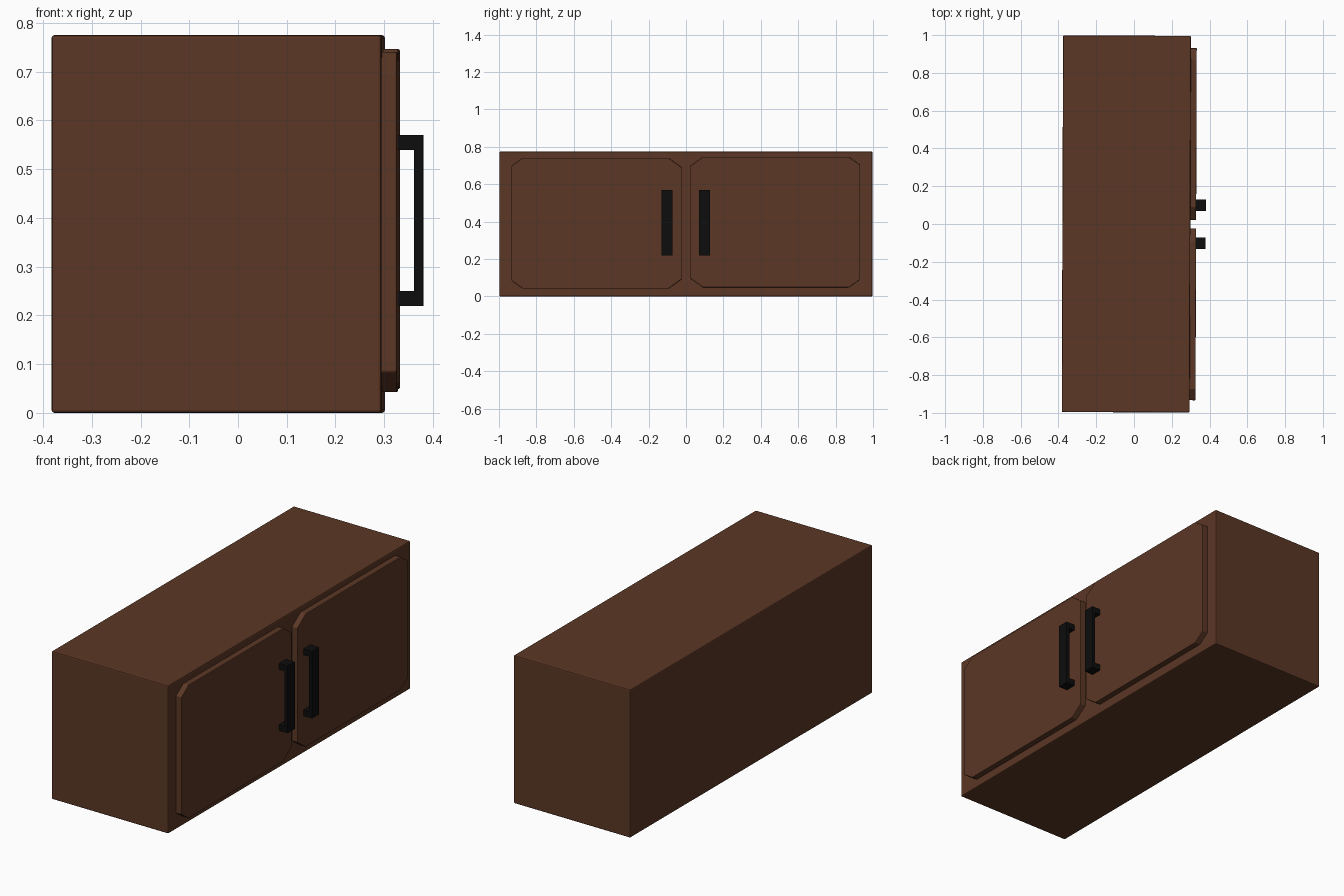
import bpy, bmesh, math
from mathutils import Matrix

if "Cube" in bpy.data.objects:
    bpy.data.objects.remove(bpy.data.objects["Cube"])

def material(name, rgb):
    m = bpy.data.materials.new(name)
    m.diffuse_color = (*rgb, 1)
    m.use_nodes = True
    m.node_tree.nodes["Principled BSDF"].inputs["Base Color"].default_value = m.diffuse_color
    return m

wood = material("dark brown wood", (0.105, 0.038, 0.018))
black = material("black metal", (0.004, 0.004, 0.004))

def finish(name, bm, mat, bevel=0.0):
    bmesh.ops.recalc_face_normals(bm, faces=bm.faces)
    me = bpy.data.meshes.new(name)
    bm.to_mesh(me)
    bm.free()
    me.materials.append(mat)
    ob = bpy.data.objects.new(name, me)
    bpy.context.collection.objects.link(ob)
    if bevel:
        b = ob.modifiers.new("Bevel", 'BEVEL')
        b.width = bevel
        b.segments = 2
    # the whole piece stands very slightly turned
    ob.matrix_world = Matrix.Rotation(math.radians(-0.2), 4, 'Z')
    return ob

def prism(axis, points, a, b):
    """Extrude a 2D outline along x (points are y,z) or y (points are x,z)."""
    bm = bmesh.new()
    put = (lambda p: (a, p[0], p[1])) if axis == 'x' else (lambda p: (p[0], a, p[1]))
    f = bm.faces.new([bm.verts.new(put(p)) for p in points])
    r = bmesh.ops.extrude_face_region(bm, geom=[f])
    move = (b - a, 0, 0) if axis == 'x' else (0, b - a, 0)
    bmesh.ops.translate(bm, vec=move,
                        verts=[v for v in r["geom"] if isinstance(v, bmesh.types.BMVert)])
    return bm

# Cabinet body
box = [(-0.997, 0.002), (0.997, 0.002), (0.997, 0.775), (-0.997, 0.775)]
finish("cabinet_body", prism('x', [(y, max(0, z - 0.002) if z < 0.1 else z) for y, z in box],
                             -0.379, 0.298), wood, 0.006)

for side, s, dz in (("left", -1, -0.003), ("right", 1, 0.003)):
    # Door panel with clipped corners
    y0, y1, z0, z1 = 0.022, 0.932, 0.046, 0.743
    outline = [(y0 + 0.07, z0), (y1 - 0.06, z0), (y1, z0 + 0.042), (y1, z1 - 0.042),
               (y1 - 0.06, z1), (y0 + 0.07, z1), (y0, z1 - 0.05), (y0, z0 + 0.05)]
    finish(side + "_door", prism('x', [(s * y, z + dz) for y, z in outline], 0.285, 0.329),
           wood, 0.003)

    # Bracket handle: one U-shaped profile
    hb, ht = 0.219, 0.570
    u = [(0.325, hb), (0.380, hb), (0.380, ht), (0.325, ht), (0.325, ht - 0.031),
         (0.362, ht - 0.031), (0.362, hb + 0.031), (0.325, hb + 0.031)]
    finish(side + "_handle", prism('y', u, s * 0.071, s * 0.130), black)
